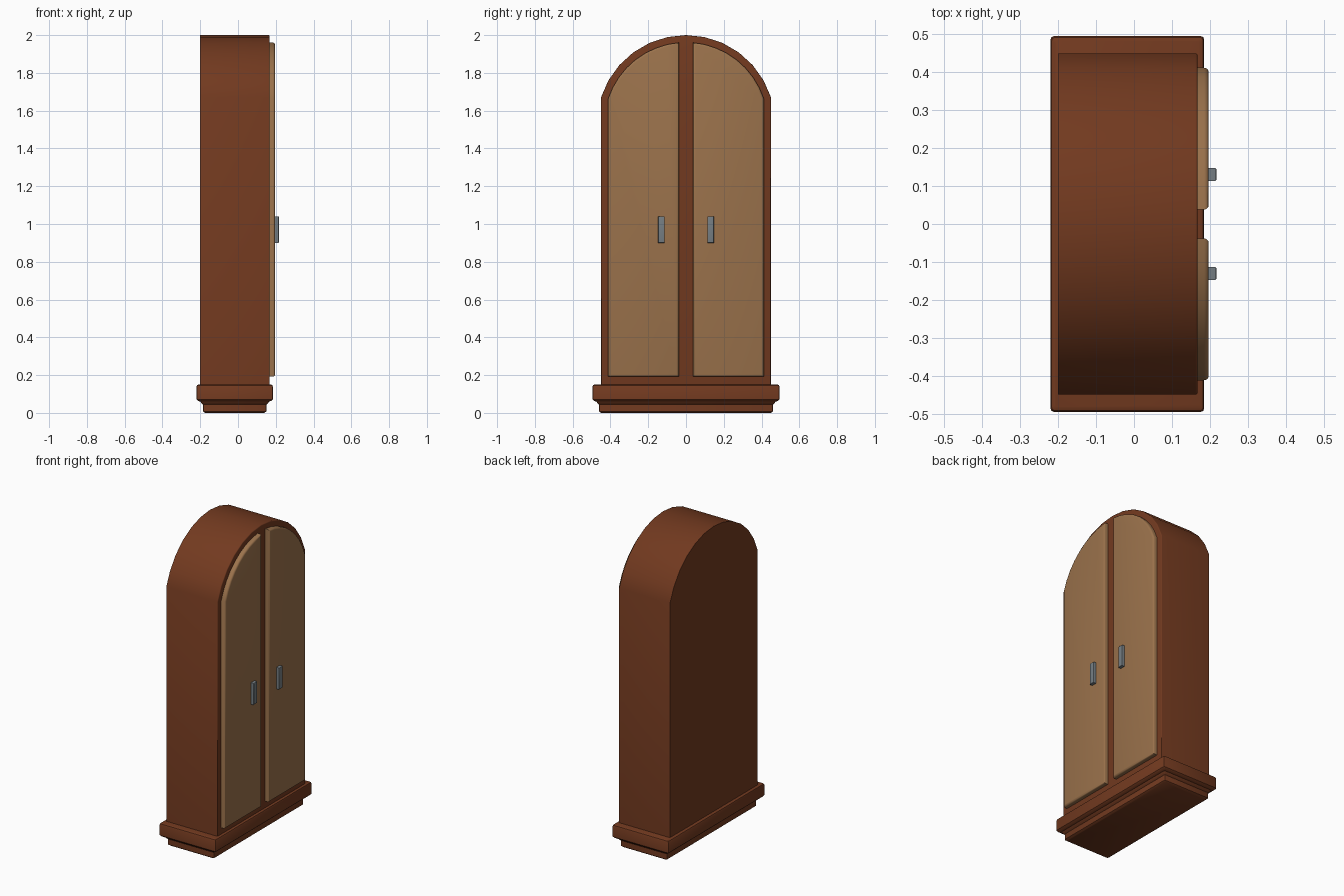
import bpy, bmesh, math

if "Cube" in bpy.data.objects:
    bpy.data.objects.remove(bpy.data.objects["Cube"])


def material(name, rgb):
    m = bpy.data.materials.new(name)
    m.diffuse_color = (*rgb, 1)
    m.use_nodes = True
    m.node_tree.nodes["Principled BSDF"].inputs["Base Color"].default_value = m.diffuse_color
    return m


WOOD = material("dark_wood", (0.17, 0.042, 0.014))
PANEL = material("light_wood", (0.33, 0.17, 0.072))
METAL = material("grey_metal", (0.18, 0.21, 0.23))
ARC_Z = 1.528  # centre height shared by the arch and door curves


def loft(name, rings, mat, bevel=0.0, segments=3):
    """Skin matching rings of points and cap both ends."""
    bm = bmesh.new()
    loops = [[bm.verts.new(p) for p in ring] for ring in rings]
    n = len(loops[0])
    for a, b in zip(loops, loops[1:]):
        for i in range(n):
            j = (i + 1) % n
            bm.faces.new((a[i], a[j], b[j], b[i]))
    bm.faces.new(loops[0])
    bm.faces.new(loops[-1])
    bmesh.ops.recalc_face_normals(bm, faces=bm.faces)
    if bevel:
        # round only the outline of the front (+x) face
        front = max(bm.faces, key=lambda f: f.calc_center_median().x)
        bmesh.ops.bevel(bm, geom=list(front.edges), offset=bevel,
                        segments=segments, profile=0.5, affect='EDGES')
    me = bpy.data.meshes.new(name)
    bm.to_mesh(me)
    bm.free()
    ob = bpy.data.objects.new(name, me)
    bpy.context.collection.objects.link(ob)
    me.materials.append(mat)
    bpy.ops.object.select_all(action='DESELECT')
    ob.select_set(True)
    bpy.context.view_layer.objects.active = ob
    bpy.ops.object.shade_smooth_by_angle(angle=math.radians(35))
    return ob


def arc(radius, y0, y1, steps):
    """Points (y, z) along the arch between two y positions."""
    a0, a1 = math.asin(y0 / radius), math.asin(y1 / radius)
    angles = [a0 + (a1 - a0) * i / steps for i in range(steps + 1)]
    return [(radius * math.sin(a), ARC_Z + radius * math.cos(a)) for a in angles]


def extrude_x(name, outline, x0, x1, mat, bevel):
    return loft(name, [[(x, y, z) for y, z in outline] for x in (x0, x1)], mat, bevel)


# Arched cabinet body
body = [(0.45, 0.1), (-0.45, 0.1)] + arc(0.472, -0.45, 0.45, 12)
extrude_x("cabinet_body", body, -0.20, 0.168, WOOD, 0.006)

# Moulded plinth: (half depth in y, z), with the same overhang in x
profile = [(0.450, 0.0), (0.460, 0.008), (0.460, 0.044), (0.468, 0.050),
           (0.474, 0.060), (0.486, 0.063), (0.495, 0.072),
           (0.495, 0.138), (0.492, 0.146), (0.484, 0.150)]


def rounded_rect(hy, z, r=0.008):
    hx, cx = hy - 0.2925, -0.0175
    pts = []
    for k, (sx, sy) in enumerate([(1, 1), (-1, 1), (-1, -1), (1, -1)]):
        for t in (0, 45, 90):
            a = math.radians(90 * k + t)
            pts.append((cx + sx * (hx - r) + r * math.cos(a),
                        sy * (hy - r) + r * math.sin(a), z))
    return pts


loft("plinth", [rounded_rect(h, z) for h, z in profile], WOOD)

# Pair of doors and handles
for side, label in ((1, "right"), (-1, "left")):
    door = [(0.412, 0.192), (0.038, 0.192)] + arc(0.434, 0.038, 0.412, 8)
    extrude_x(label + "_door", [(side * y, z) for y, z in door],
              0.15, 0.197, PANEL, 0.012)
    handle = [(0.113, 0.90), (0.148, 0.90), (0.148, 1.04), (0.113, 1.04)]
    extrude_x(label + "_handle", [(side * y, z) for y, z in handle],
              0.19, 0.217, METAL, 0.004)
